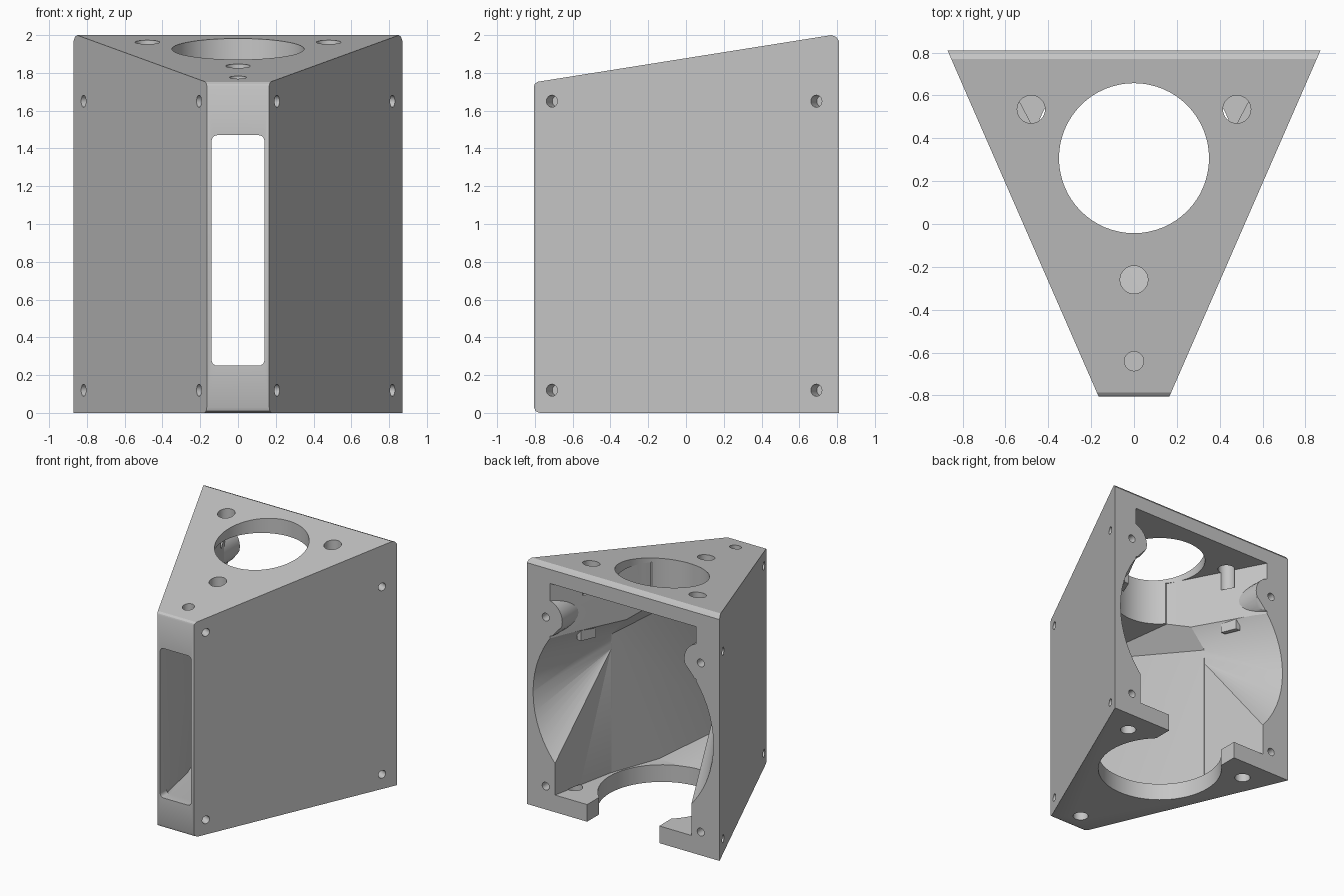
import bpy, bmesh, math
from mathutils import Vector

if "Cube" in bpy.data.objects:
    bpy.data.objects.remove(bpy.data.objects["Cube"], do_unlink=True)

grey = bpy.data.materials.new("plain grey")
grey.use_nodes = True
colour = (0.56, 0.56, 0.56, 1)
grey.diffuse_color = colour
grey.node_tree.nodes["Principled BSDF"].inputs["Base Color"].default_value = colour


def half(y):
    """Half width of the tapering housing at depth y."""
    return 0.165 + 0.705 * (y + 0.805) / 1.615


def hull(name, points):
    bm = bmesh.new()
    for p in points:
        bm.verts.new(p)
    res = bmesh.ops.convex_hull(bm, input=bm.verts)
    loose = [g for g in res["geom_interior"] if isinstance(g, bmesh.types.BMVert)]
    bmesh.ops.delete(bm, geom=loose, context="VERTS")
    bmesh.ops.dissolve_limit(bm, angle_limit=0.01, verts=bm.verts, edges=bm.edges)
    bmesh.ops.recalc_face_normals(bm, faces=bm.faces)
    mesh = bpy.data.meshes.new(name)
    bm.to_mesh(mesh)
    bm.free()
    ob = bpy.data.objects.new(name, mesh)
    bpy.context.collection.objects.link(ob)
    mesh.materials.append(grey)
    return ob


def rod(name, centre, direction, radius, length, sides=32):
    """Cylinder centred on a point, along a direction."""
    turn = Vector(direction).to_track_quat("Z", "Y")
    pts = []
    for i in range(sides):
        a = math.tau * i / sides
        for end in (-length / 2, length / 2):
            pts.append(turn @ Vector((radius * math.cos(a), radius * math.sin(a), end)) + Vector(centre))
    return hull(name, pts)


def section(y, w, low, high):
    return [(x, y, z) for x in (-w, w) for z in (low, high)]


def prism(name, plan, low, high):
    """Symmetrical block from (half width, depth) pairs."""
    return hull(name, [(s * x, y, z) for x, y in plan for s in (-1, 1) for z in (low, high)])


def combine(target, other):
    mod = target.modifiers.new("cut", "BOOLEAN")
    mod.object, mod.operation, mod.solver = other, "DIFFERENCE", "EXACT"
    bpy.context.view_layer.objects.active = target
    bpy.ops.object.modifier_apply(modifier=mod.name)
    bpy.data.objects.remove(other, do_unlink=True)


# Outer wedge with sloping top and softened front and back edges
side_profile = [(-0.775, 0), (-0.797, 0.01), (-0.805, 0.03), (-0.805, 1.73),
                (-0.8, 1.742), (-0.785, 1.753), (0.77, 2.0), (0.795, 1.99), (0.81, 1.97), (0.81, 0)]
body = hull("housing", [(s * half(y), y, z) for y, z in side_profile for s in (-1, 1)])

# Duct: round mouth fanning in to the upper throat corners
roof = section(0.25, 0.3, 1.2, 1.5)
mouth = []
for i in range(64):
    a = math.tau * i / 64
    mouth.append((0.815 * math.cos(a), 0.811, max(0.14, 0.93 + 0.815 * math.sin(a))))
combine(body, hull("duct_mouth", mouth + roof + section(0.25, 0.5, 1.15, 1.27)))

# Flat-sided throat narrowing to the front, and flat panels down to the feet
combine(body, hull("duct_throat", section(0.252, 0.5, 0.14, 1.27) + roof
                   + section(-0.15, 0.352, 0.14, 1.3) + section(-0.72, 0.14, 0.25, 1.475)))
combine(body, hull("foot_gap", section(0.83, 0.62, 0.14, 0.39) + section(0.248, 0.5, 0.14, 1.2)))

# Tall rounded slot through the front
slot = []
for y in (-0.9, -0.7):
    for sx in (-1, 1):
        for zc, sz in ((0.28, -1), (1.44, 1)):
            for k in range(5):
                a = k * math.pi / 8
                slot.append((sx * (0.11 + 0.03 * math.cos(a)), y, zc + sz * 0.03 * math.sin(a)))
combine(body, hull("front_slot", slot))

# Upper cavity under the lid, keeping round bosses at the back screws
cavity = prism("upper_cavity", [(0.67, 0.83), (0.27, 0.07)], 1.4, 1.855)
for s in (-1, 1):
    combine(cavity, rod("boss", (s * 0.7, 0.72, 1.57), (0, 1, 0), 0.15, 0.3))
combine(body, cavity)

# Large round openings in lid and floor, floor one open to the back
combine(body, rod("lid_opening", (0, 0.307, 1.8), (0, 0, 1), 0.35, 0.9, 64))
combine(body, rod("floor_opening", (0, 0.31, 0.05), (0, 0, 1), 0.475, 0.3, 64))
combine(body, prism("floor_gap", [(0.326, 0.9), (0.326, 0.5)], -0.1, 0.2))

# Small vertical holes in lid and floor
combine(body, rod("lid_middle_hole", (0, -0.26, 1.75), (0, 0, 1), 0.065, 0.6))
for z, r in ((0, 0.058), (1.75, 0.045)):
    combine(body, rod("front_pin_hole", (0, -0.64, z), (0, 0, 1), r, 0.36))
for s in (-1, 1):
    combine(body, rod("lid_corner_hole", (s * 0.48, 0.535, 1.9), (0, 0, 1), 0.065, 0.4))
    combine(body, rod("floor_corner_hole", (s * 0.575, 0.615, 0), (0, 0, 1), 0.06, 0.29))

# Screw holes in the side walls and back frame
for s in (-1, 1):
    normal = Vector((s * 1.615, -0.705, 0)).normalized()
    for z in (0.12, 1.65):
        for y in (-0.71, 0.69):
            combine(body, rod("side_screw_hole", (s * half(y), y, z), normal, 0.032, 0.16, 20))
    for z in (0.19, 1.57):
        combine(body, rod("back_screw_hole", (s * 0.7, 0.81, z), (0, 1, 0), 0.032, 0.24, 20))

# Small upright tabs inside the upper cavity
for s in (-1, 1):
    hull("inner_tab", [(s * (x + d), y, z) for x, y in ((0.49, 0.46), (0.54, 0.58))
                       for d in (0, 0.04) for z in (1.33, 1.57)])

# Smooth round walls, crisp edges
bpy.ops.object.select_all(action="DESELECT")
body.select_set(True)
bpy.context.view_layer.objects.active = body
bpy.ops.object.shade_smooth_by_angle(angle=math.radians(25))
